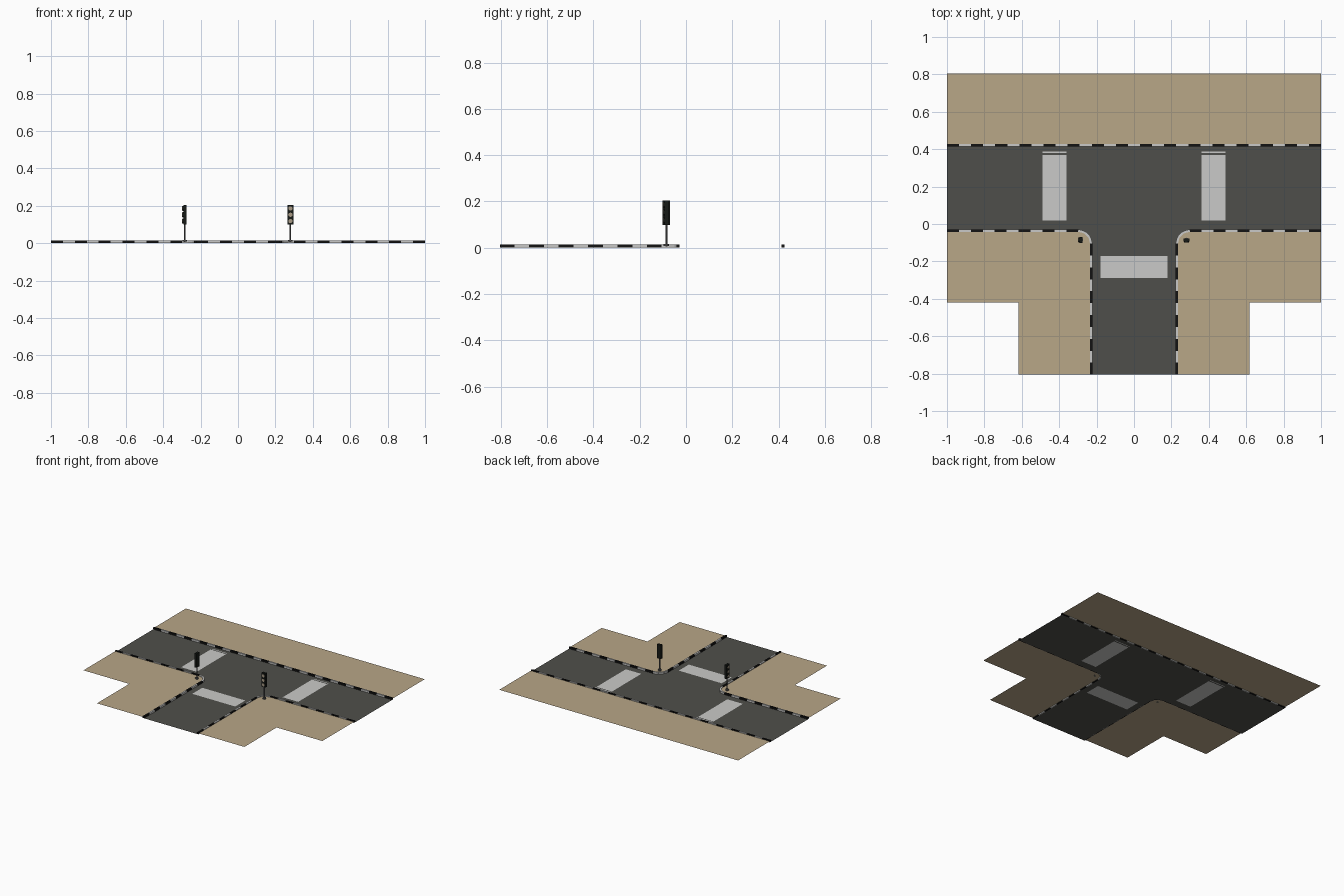
import bpy, bmesh, math
from mathutils import Vector, Matrix

if "Cube" in bpy.data.objects:
    bpy.data.objects.remove(bpy.data.objects["Cube"])


def mat(name, r, g, b):
    m = bpy.data.materials.new(name)
    m.diffuse_color = (r, g, b, 1)
    m.use_nodes = True
    m.node_tree.nodes["Principled BSDF"].inputs["Base Color"].default_value = m.diffuse_color
    return m


ASPHALT = mat("asphalt grey", 0.078, 0.078, 0.070)
SAND = mat("sand paving", 0.48, 0.385, 0.245)
PAINT = mat("road paint white", 0.59, 0.59, 0.58)
BLACK = mat("kerb black", 0.006, 0.006, 0.006)
METAL = mat("pole grey", 0.10, 0.10, 0.10)
HOUSING = mat("signal housing", 0.008, 0.010, 0.008)
LENS = mat("lens beige", 0.40, 0.33, 0.24)

Y = 0.805          # half depth of the tile
KX, KY = 0.228, -0.035   # kerb lines of the side road and the main road
TOP = 0.42         # far kerb line
R = 0.07           # corner radius
SAND_Z = 0.008


def finish(bm, name, mats):
    bmesh.ops.recalc_face_normals(bm, faces=bm.faces)
    me = bpy.data.meshes.new(name)
    bm.to_mesh(me)
    bm.free()
    for m in mats:
        me.materials.append(m)
    ob = bpy.data.objects.new(name, me)
    bpy.context.collection.objects.link(ob)
    return ob


def sheet(bm, pts, z):
    f = bm.faces.new([bm.verts.new((x, y, z)) for x, y in pts])
    f.normal_update()
    if f.normal.z < 0:
        f.normal_flip()
    bmesh.ops.triangulate(bm, faces=[f])


def corner(s):
    """Rounded pavement corner, from the side road up to the main road."""
    cx, cy = KX + R, KY - R
    return [(s * (cx - R * math.cos(a)), cy + R * math.sin(a))
            for a in [i * math.pi / 6 for i in range(4)]]


# Road surface with the crossings cut into it
bm = bmesh.new()
sheet(bm, [(-1, TOP), (-1, KY)] + corner(-1)[::-1] + [(-KX, -Y), (KX, -Y)]
      + corner(1) + [(1, KY), (1, TOP)], 0)
crossings = [(-0.49, -0.36, 0.02, 0.37), (0.36, 0.49, 0.02, 0.37),
             (-0.49, -0.36, 0.380, 0.387), (0.36, 0.49, 0.380, 0.387),
             (-0.18, 0.18, -0.29, -0.17)]
xs = {v for c in crossings for v in c[:2]}
ys = {v for c in crossings for v in c[2:]}
for co, no in [((v, 0, 0), (1, 0, 0)) for v in xs] + [((0, v, 0), (0, 1, 0)) for v in ys]:
    bmesh.ops.bisect_plane(bm, geom=bm.verts[:] + bm.edges[:] + bm.faces[:],
                           plane_co=co, plane_no=no)
for f in bm.faces:
    c = f.calc_center_median()
    f.material_index = int(any(a < c.x < b and d < c.y < e for a, b, d, e in crossings))
    f.normal_update()
    if f.normal.z < 0:
        f.normal_flip()
me = bpy.data.meshes.new("road")
road = finish(bm, "road", [ASPHALT, PAINT])
if road.data.polygons[0].normal.z < 0:
    road.data.flip_normals()

# Pavements
bm = bmesh.new()
sheet(bm, [(-1, TOP), (1, TOP), (1, Y), (-1, Y)], SAND_Z)
for s in (-1, 1):
    sheet(bm, [(s * KX, -Y)] + corner(s)
          + [(s, KY), (s, -0.42), (s * 0.617, -0.42), (s * 0.617, -Y)], SAND_Z)
pave = finish(bm, "pavements", [SAND])
pave.data.update()
bm = bmesh.new()
bm.from_mesh(pave.data)
for f in bm.faces:
    if f.normal.z < 0:
        f.normal_flip()
bm.to_mesh(pave.data)
bm.free()


# Striped kerbs: alternating black and white blocks
def block(bm, a, b, index, w=0.013, z0=0.001, z1=0.014):
    a, b = Vector(a), Vector(b)
    d = (b - a).normalized()
    n = Vector((-d.y, d.x)) * w / 2
    ring = [a + n, b + n, b - n, a - n]
    lo = [bm.verts.new((p.x, p.y, z0)) for p in ring]
    hi = [bm.verts.new((p.x, p.y, z1)) for p in ring]
    faces = [lo[::-1], hi] + [[lo[i], lo[(i + 1) % 4], hi[(i + 1) % 4], hi[i]] for i in range(4)]
    for f in faces:
        bm.faces.new(f).material_index = index


def striped(bm, a, b, count):
    a, b = Vector(a), Vector(b)
    for i in range(count):
        block(bm, a.lerp(b, i / count), a.lerp(b, (i + 1) / count), i % 2)


bm = bmesh.new()
striped(bm, (-1, TOP), (1, TOP), 31)
finish(bm, "far_kerb", [BLACK, PAINT])
for s, side in ((-1, "left"), (1, "right")):
    bm = bmesh.new()
    pts = corner(s)
    striped(bm, (s * KX, -Y), pts[0], 11)
    for p, q in zip(pts, pts[1:]):
        block(bm, p, q, 1)
    striped(bm, pts[-1], (s, KY), 11)
    finish(bm, side + "_kerb", [BLACK, PAINT])


# Traffic lights
def cyl(bm, r, depth, matrix, index, seg=12):
    v = bmesh.ops.create_cone(bm, cap_ends=True, segments=seg, radius1=r,
                              radius2=r, depth=depth, matrix=matrix)["verts"]
    for f in {f for u in v for f in u.link_faces}:
        f.material_index = index


def traffic_light(name, x, y, turn):
    bm = bmesh.new()
    cyl(bm, 0.012, 0.008, Matrix.Translation((0, 0, SAND_Z + 0.004)), 0)   # foot
    cyl(bm, 0.0045, 0.10, Matrix.Translation((0, 0, 0.055)), 0, 8)         # pole
    v = bmesh.ops.create_cube(bm, size=1, matrix=Matrix.Translation((0, 0, 0.152))
                              @ Matrix.Diagonal((0.032, 0.017, 0.106, 1)))["verts"]
    for f in {f for u in v for f in u.link_faces}:
        f.material_index = 1
    face = Matrix.Rotation(math.pi / 2, 4, 'X')
    for z in (0.118, 0.152, 0.186):
        cyl(bm, 0.0135, 0.005, Matrix.Translation((0, -0.0105, z)) @ face, 1)   # rim
        cyl(bm, 0.0115, 0.002, Matrix.Translation((0, -0.0135, z)) @ face, 2)   # lens
    ob = finish(bm, name, [METAL, HOUSING, LENS])
    ob.location = (x, y, 0)
    ob.rotation_euler.z = turn


traffic_light("right_traffic_light", 0.28, -0.085, 0)
traffic_light("left_traffic_light", -0.284, -0.085, -math.pi / 2)
